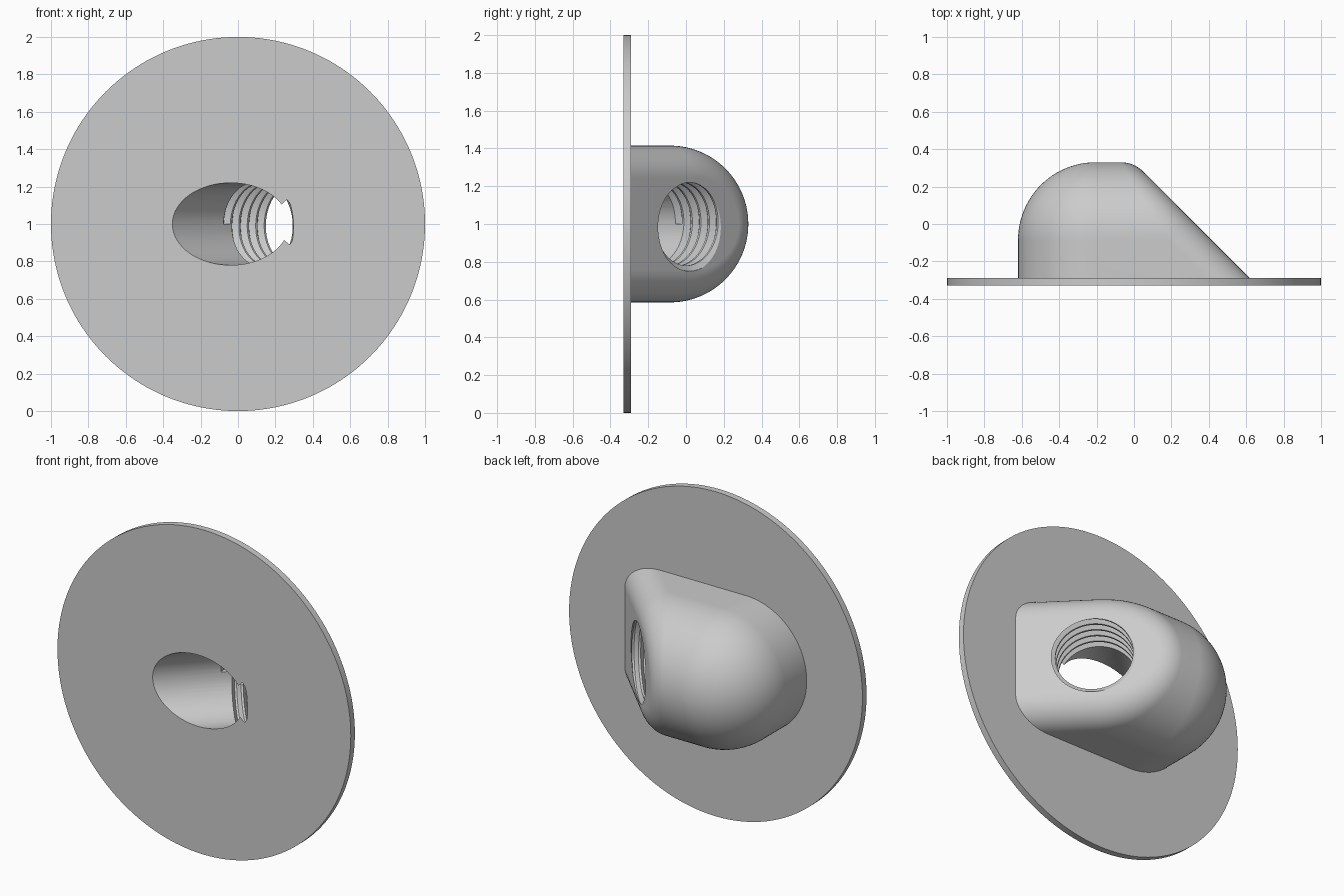
import bpy, bmesh
from math import sin, cos, pi, sqrt
from mathutils import Vector, Matrix

cube = bpy.data.objects.get("Cube")
if cube:
    bpy.data.objects.remove(cube)

grey = bpy.data.materials.new("plain grey")
grey.use_nodes = True
grey.diffuse_color = (0.6, 0.6, 0.6, 1)
grey.node_tree.nodes["Principled BSDF"].inputs["Base Color"].default_value = grey.diffuse_color


def make_object(name, bm):
    bmesh.ops.recalc_face_normals(bm, faces=bm.faces)
    mesh = bpy.data.meshes.new(name)
    bm.to_mesh(mesh)
    bm.free()
    mesh.materials.append(grey)
    obj = bpy.data.objects.new(name, mesh)
    bpy.context.collection.objects.link(obj)
    return obj


def grid(bm, rows, closed=False):
    """Skin rows of points with quads and return the vertices."""
    verts = [[bm.verts.new(p) for p in row] for row in rows]
    for a, b in zip(verts, verts[1:]):
        n = len(a)
        for i in range(n if closed else n - 1):
            j = (i + 1) % n
            bm.faces.new((a[i], a[j], b[j], b[i]))
    return verts


def cylinder(name, radius, depth, matrix, segments):
    bm = bmesh.new()
    bmesh.ops.create_cone(bm, cap_ends=True, segments=segments, radius1=radius,
                          radius2=radius, depth=depth, matrix=matrix)
    return make_object(name, bm)


# Round base plate
plate = cylinder("base_plate", 1, 0.04,
                 Matrix.Translation((0, -0.31, 1)) @ Matrix.Rotation(pi / 2, 4, "X"), 160)

# Boss: arched body with a domed end and a filleted 45 degree face
RADIUS, FILLET, STEPS = 0.415, 0.17, 24
CENTRE = Vector((-0.205, -0.085, 1))
LOW = -0.8
slope = Vector((1, 1, 0)).normalized()
bm = bmesh.new()
arch = [(pi / 2, LOW)] + [(pi / 2 - pi * i / (2 * STEPS), CENTRE.y) for i in range(2 * STEPS + 1)]
arch.append((-pi / 2, LOW))
rows = []
for angle, y in arch:
    normal = Vector((0, cos(angle), sin(angle)))
    core = Vector((0, y, 1)) + (RADIUS - FILLET) * normal
    core.x = 0.33 - FILLET * sqrt(2) - core.y
    start = Vector((CENTRE.x, y, 1)) + RADIUS * normal
    rows.append([start] + [core + FILLET * normal.slerp(slope, k / 10) for k in range(11)])
skin = grid(bm, rows)
bm.faces.new([row[-1] for row in skin])

# Domed end, turned about the boss axis
dome = [(RADIUS, LOW)]
for i in range(STEPS + 1):
    a = pi / 2 * (1 - i / STEPS)
    dome.append((RADIUS * sin(a), CENTRE.y + RADIUS * cos(a)))
grid(bm, [[(CENTRE.x - r * sin(pi * k / 48), y, 1 + r * cos(pi * k / 48)) for r, y in dome]
          for k in range(49)])
bmesh.ops.remove_doubles(bm, verts=bm.verts, dist=0.0001)
bmesh.ops.dissolve_degenerate(bm, edges=bm.edges, dist=0.0001)

# Trim the foot inside the plate
bmesh.ops.bisect_plane(bm, geom=bm.verts[:] + bm.edges[:] + bm.faces[:],
                       plane_co=(0, -0.31, 0), plane_no=(0, 1, 0), clear_inner=True)
bmesh.ops.holes_fill(bm, edges=[e for e in bm.edges if e.is_boundary])
boss = make_object("threaded_boss", bm)

# Slanted bore and helical thread groove cutters
BORE, PITCH, TURN = 0.22, 0.064, 64
aim = Matrix.Translation((0.075, -0.215, 1)) @ slope.to_track_quat("Z", "Y").to_matrix().to_4x4()
bore = cylinder("bore_cutter", BORE, 2, aim, TURN)

bm = bmesh.new()
groove = [(0.212, -0.031), (0.25, -0.006), (0.25, 0.006), (0.212, 0.031)]
rows = []
for i in range(int(6.5 * TURN) + 1):
    t = 2 * pi * i / TURN
    rise = 0.03 + PITCH * i / TURN
    rows.append([aim @ Vector((r * cos(t), r * sin(t), h + rise)) for r, h in groove])
skin = grid(bm, rows, closed=True)
bm.faces.new(skin[0])
bm.faces.new(skin[-1])
thread = make_object("thread_cutter", bm)

# Cut the hole, then shade
for obj in (plate, boss):
    bpy.ops.object.select_all(action="DESELECT")
    bpy.context.view_layer.objects.active = obj
    obj.select_set(True)
    for cutter in (bore, thread):
        mod = obj.modifiers.new("cut", "BOOLEAN")
        mod.operation = "DIFFERENCE"
        mod.solver = "EXACT"
        mod.object = cutter
        bpy.ops.object.modifier_apply(modifier=mod.name)
    bpy.ops.object.shade_smooth_by_angle(angle=pi / 6)
    weighted = obj.modifiers.new("even_shading", "WEIGHTED_NORMAL")
    weighted.keep_sharp = True

for cutter in (bore, thread):
    bpy.data.objects.remove(cutter)
